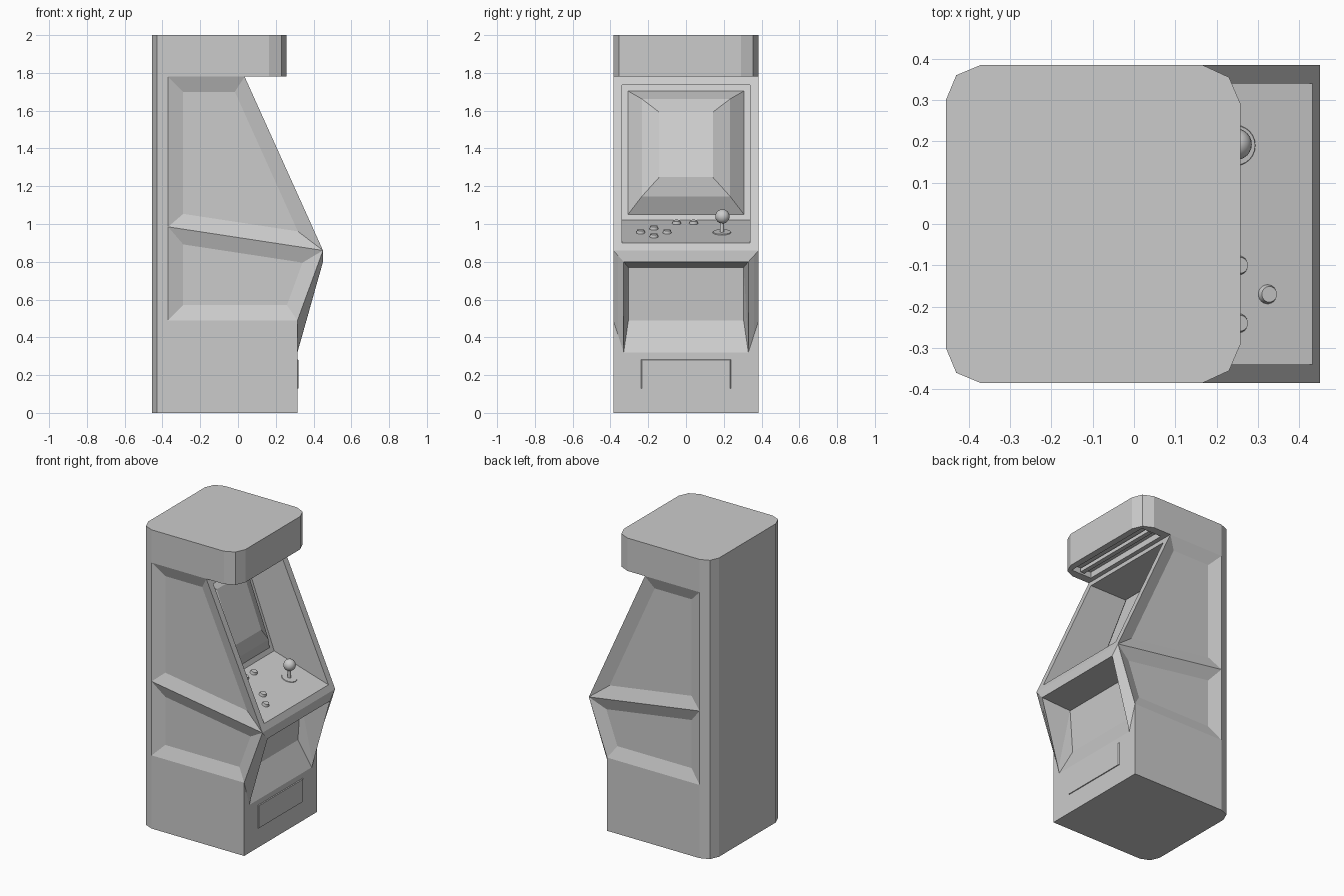
import bpy, bmesh, math

if "Cube" in bpy.data.objects:
    bpy.data.objects.remove(bpy.data.objects["Cube"])


def finish(name, bm):
    bmesh.ops.recalc_face_normals(bm, faces=bm.faces)
    me = bpy.data.meshes.new(name)
    bm.to_mesh(me)
    bm.free()
    ob = bpy.data.objects.new(name, me)
    bpy.context.collection.objects.link(ob)
    return ob


def prism(pts, a, b, axis):
    """Extrude a 2D outline from a to b along y (xz outline) or z (xy outline)."""
    bm = bmesh.new()
    place = (lambda p, h: (p[0], h, p[1])) if axis == 'Y' else (lambda p, h: (p[0], p[1], h))
    lo = [bm.verts.new(place(p, a)) for p in pts]
    hi = [bm.verts.new(place(p, b)) for p in pts]
    bm.faces.new(lo)
    bm.faces.new(hi)
    n = len(pts)
    for i in range(n):
        j = (i + 1) % n
        bm.faces.new((lo[i], lo[j], hi[j], hi[i]))
    bmesh.ops.recalc_face_normals(bm, faces=bm.faces)
    return bm


def box(x0, x1, y0, y1, z0, z1):
    return prism([(x0, y0), (x1, y0), (x1, y1), (x0, y1)], z0, z1, 'Z')


def cut(ob, cutter):
    mod = ob.modifiers.new("cut", 'BOOLEAN')
    mod.operation = 'DIFFERENCE'
    mod.solver = 'EXACT'
    mod.object = cutter
    bpy.context.view_layer.objects.active = ob
    bpy.ops.object.modifier_apply(modifier=mod.name)
    bpy.data.objects.remove(cutter, do_unlink=True)


# Cabinet body: side profile lofted across the width, with chamfered back and knee edges
def section(y, xb):
    t = min(1, (0.385 - abs(y)) / 0.055)
    return [(xb, y, 0), (0.315, y, 0), (0.315, y, 0.49 - 0.17 * t),
            (0.45, y, 0.86 - 0.06 * t), (0.45, y, 0.86), (0.035, y, 1.78),
            (xb, y, 1.78), (xb, y, 0.985), (xb, y, 0.49)]


half = [(0.385, -0.37), (0.36, -0.43), (0.33, -0.4425), (0.30, -0.455)]
stations = [(-y, x) for y, x in half] + half[::-1]
bm = bmesh.new()
rings = [[bm.verts.new(p) for p in section(y, x)] for y, x in stations]
for a, b in zip(rings, rings[1:]):
    for i in range(9):
        j = (i + 1) % 9
        bm.faces.new((a[i], a[j], b[j], b[i]))
for r in (rings[0], rings[-1]):
    for idx in ((0, 1, 2, 8), (8, 2, 3, 7), (7, 4, 5, 6)):
        bm.faces.new([r[i] for i in idx])
bmesh.ops.remove_doubles(bm, verts=bm.verts, dist=1e-5)
bmesh.ops.recalc_face_normals(bm, faces=bm.faces)
# Recessed side panels
panels = [f for f in bm.faces if all(abs(v.co.y) > 0.384 for v in f.verts)
          and f.calc_center_median().z > 0.4]
bmesh.ops.inset_individual(bm, faces=panels, thickness=0.08, depth=-0.03, use_even_offset=True)
body = finish("cabinet_body", bm)

# Screen bay with bulging tube face and sloped control deck
bm = prism([(0.03, 1.02), (0.60, 0.85), (0.60, 1.735), (-0.24, 1.735)], -0.34, 0.34, 'Y')
screen = [min(bm.faces, key=lambda f: f.normal.x)]
for thick, depth in ((0.033, 0), (0.073, -0.075), (0.092, -0.045)):
    bmesh.ops.inset_individual(bm, faces=screen, thickness=thick, depth=depth, use_even_offset=True)
cut(body, finish("screen_bay_cutter", bm))

# Knee recess
bm = bmesh.new()
for s in (-1, 1):
    for p in ((0.25, 0.305, 0.77), (0.23, 0.305, 0.49), (0.49, 0.335, 0.806), (0.332, 0.335, 0.286)):
        bm.verts.new((p[0], s * p[1], p[2]))
bmesh.ops.convex_hull(bm, input=bm.verts)
cut(body, finish("knee_cutter", bm))

# Overhanging marquee with rounded corners and a light slot beneath
side = [(-0.455, 0.30), (-0.43, 0.36), (-0.37, 0.385), (0.165, 0.385), (0.23, 0.355), (0.258, 0.29)]
outline = side + [(x, -y) for x, y in reversed(side)]
marquee = finish("marquee", prism(outline, 1.78, 2.0, 'Z'))
cut(marquee, finish("light_slot_cutter", box(0.065, 0.215, -0.33, 0.33, 1.70, 1.82)))
finish("light_tube", box(0.125, 0.155, -0.32, 0.32, 1.785, 1.81))

# Coin door
bm = box(0.305, 0.320, -0.25, 0.25, 0.125, 0.29)
for v in bm.verts:
    if v.co.x > 0.31:
        v.co.y *= 0.93
        v.co.z += -0.01 if v.co.z > 0.2 else 0.005
finish("coin_door", bm)

# Controls standing on the sloped deck
SLOPE = 0.12 / 0.402
TILT = math.atan(SLOPE)


def deck_z(x):
    return 0.90 + (0.432 - x) * SLOPE


def disc(name, x, y, radius, top_radius, height, tilt=TILT):
    bpy.ops.mesh.primitive_cone_add(vertices=24, radius1=radius, radius2=top_radius, depth=height,
                                    location=(x, y, deck_z(x) + height / 2 - 0.002), rotation=(0, tilt, 0))
    bpy.context.object.name = name
    bpy.ops.object.shade_smooth_by_angle()


for i, (x, y) in enumerate([(0.325, -0.17), (0.255, -0.24), (0.255, -0.10),
                            (0.185, -0.17), (0.09, -0.05), (0.09, 0.04)]):
    disc(f"button_{i + 1}", x, y, 0.024, 0.019, 0.018)

disc("joystick_base", 0.247, 0.19, 0.05, 0.047, 0.006)
disc("joystick_shaft", 0.247, 0.19, 0.011, 0.011, 0.075, 0)
bpy.ops.mesh.primitive_uv_sphere_add(segments=24, ring_count=12, radius=0.038, location=(0.247, 0.193, 1.04))
bpy.context.object.name = "joystick_ball"
bpy.ops.object.shade_smooth_by_angle(angle=math.radians(40))
